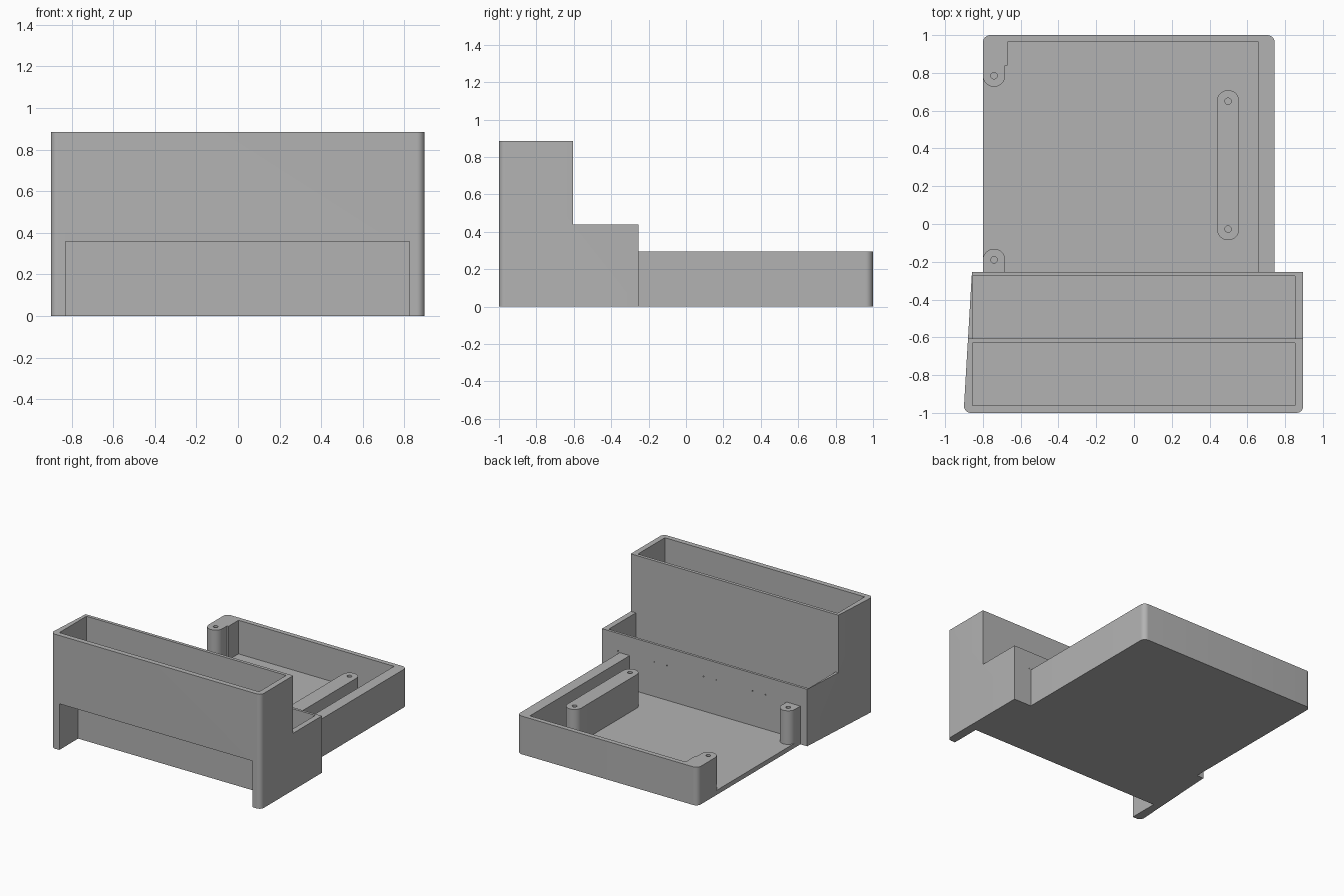
import bpy
import bmesh
from math import cos, sin, radians

if "Cube" in bpy.data.objects:
    bpy.data.objects.remove(bpy.data.objects["Cube"])

GREY = (0.45, 0.45, 0.45, 1)
grey = bpy.data.materials.new("plain grey")
grey.use_nodes = True
grey.diffuse_color = GREY
grey.node_tree.nodes["Principled BSDF"].inputs["Base Color"].default_value = GREY


def arc(cx, cy, r, start, end, steps=10):
    """Points along an arc, angles in degrees."""
    angles = [radians(start + (end - start) * i / steps) for i in range(steps + 1)]
    return [(cx + r * cos(a), cy + r * sin(a)) for a in angles]


def rect(x0, x1, y0, y1):
    return [(x0, y0), (x1, y0), (x1, y1), (x0, y1)]


def prism(name, outline, z0, z1):
    """Upright solid with the given plan outline."""
    bm = bmesh.new()
    base = bm.faces.new([bm.verts.new((x, y, z0)) for x, y in outline])
    top = bmesh.ops.extrude_face_region(bm, geom=[base])["geom"]
    for v in top:
        if isinstance(v, bmesh.types.BMVert):
            v.co.z = z1
    bmesh.ops.recalc_face_normals(bm, faces=bm.faces)
    mesh = bpy.data.meshes.new(name)
    bm.to_mesh(mesh)
    bm.free()
    mesh.materials.append(grey)
    obj = bpy.data.objects.new(name, mesh)
    bpy.context.collection.objects.link(obj)
    return obj


def cut(obj, *cutters):
    """Subtract each cutter, then delete it."""
    for cutter in cutters:
        cutter.hide_render = True
        mod = obj.modifiers.new("cut", 'BOOLEAN')
        mod.operation = 'DIFFERENCE'
        mod.solver = 'EXACT'
        mod.object = cutter
        bpy.context.view_layer.update()
        graph = bpy.context.evaluated_depsgraph_get()
        result = bpy.data.meshes.new_from_object(obj.evaluated_get(graph))
        obj.modifiers.clear()
        obj.data = result
        bpy.data.objects.remove(cutter)


TALL, STEP, TRAY, FLOOR = 0.885, 0.44, 0.295, 0.035
REAR, MID = -0.255, -0.605     # back of the housing, back of its tall part


def screw_hole(x, y):
    return prism("hole_cutter", arc(x, y, 0.017, 0, 345, 23), 0.08, 0.4)


# Stepped housing with one slanted side and rounded front corners
outline = ([(-0.858, REAR)] + arc(-0.864, -0.964, 0.036, 180, 270)
           + arc(0.86, -0.964, 0.036, 270, 360) + [(0.896, REAR)])
housing = prism("stepped_housing", outline, 0, TALL)
cut(housing,
    prism("step_cutter", rect(-2, 2, MID, 0), STEP, 2),
    prism("tall_bin_cutter", rect(-0.855, 0.853, -0.96, -0.63), 0.39, 2),
    prism("low_bin_cutter", rect(-0.855, 0.853, MID, -0.275), FLOOR, 0.6),
    prism("front_recess_cutter", rect(-0.828, 0.825, -2, -0.77), -1, 0.357))

# Pairs of tiny wire holes through the rear wall
for x in (0.87, 0.45, 0.03, -0.39):
    for hole_x in (x, x - 0.11):
        if hole_x < 0.85:
            cut(housing, prism("wire_cutter",
                               rect(hole_x - 0.004, hole_x + 0.004, -0.29, -0.2),
                               0.299, 0.307))

# Rear tray, open on one side, with a screw post built into its corner
outline = ([(-0.8, REAR), (0.745, REAR)] + arc(0.705, 0.96, 0.04, 0, 90)
           + arc(-0.76, 0.96, 0.04, 90, 180))
tray = prism("rear_tray", outline, 0, TRAY)
inside = ([(-1, -0.4), (0.66, -0.4), (0.66, 0.963), (-0.67, 0.963),
           (-0.67, 0.84), (-0.682, 0.84)]
          + arc(-0.741, 0.785, 0.059, 0, -180, 14) + [(-1, 0.785)])
cut(tray, prism("tray_cutter", inside, FLOOR, 1), screw_hole(-0.741, 0.785))

# Screw post against the housing
post = prism("front_post", [(-0.8, REAR), (-0.682, REAR)]
             + arc(-0.741, -0.19, 0.059, 0, 180, 14), FLOOR, TRAY)
cut(post, screw_hole(-0.741, -0.19))

# Long round-ended support bar with a hole at each end
bar = prism("support_bar", arc(0.498, 0.65, 0.059, 0, 180, 14)
            + arc(0.498, -0.027, 0.059, 180, 360, 14), FLOOR, TRAY)
cut(bar, screw_hole(0.498, 0.65), screw_hole(0.498, -0.027))

bpy.ops.object.select_all(action='DESELECT')
for obj in (housing, tray, post, bar):
    obj.select_set(True)
bpy.context.view_layer.objects.active = housing
bpy.ops.object.shade_smooth_by_angle(angle=radians(30))
